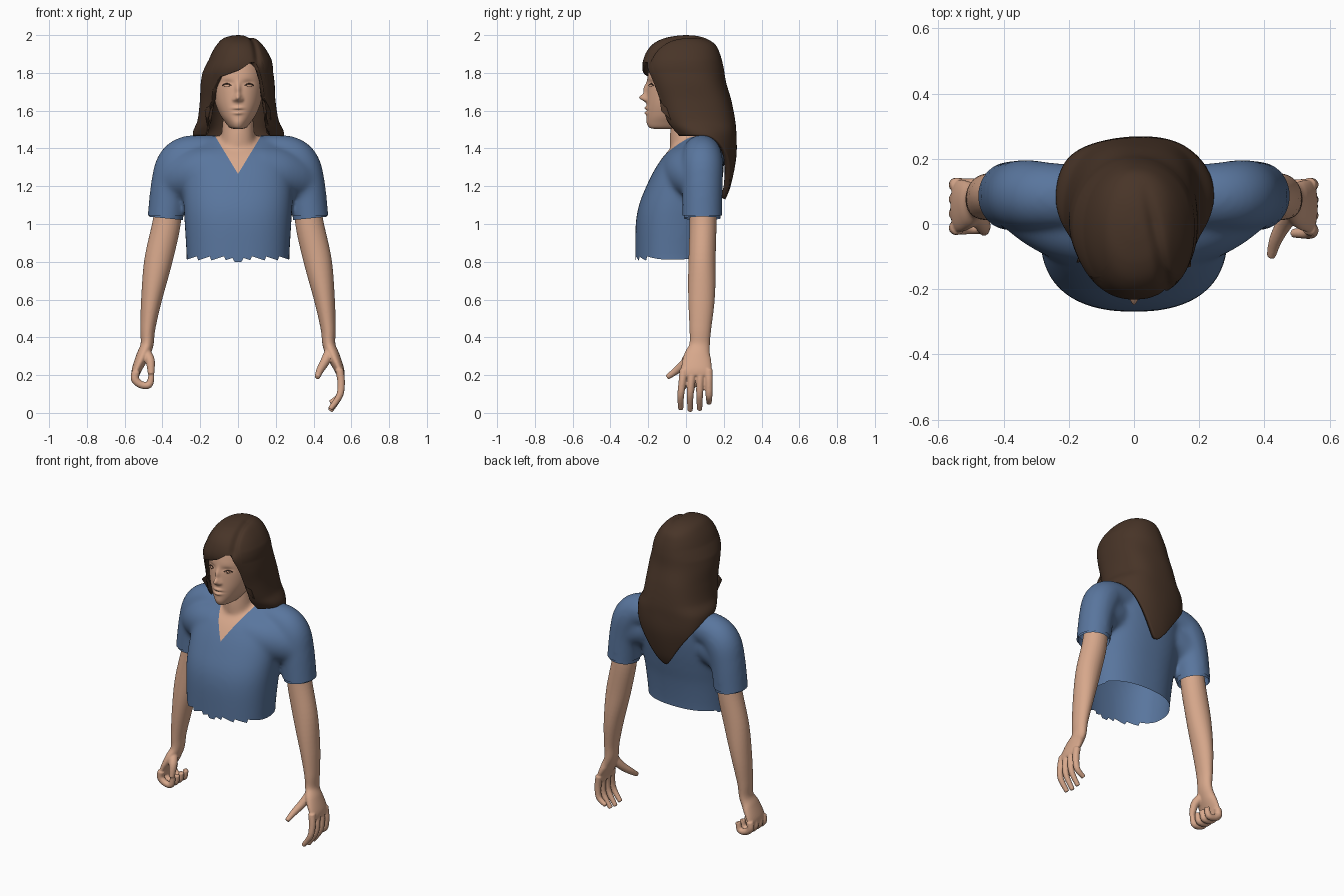
import bpy, bmesh, math
from mathutils import Vector
from mathutils.bvhtree import BVHTree

if "Cube" in bpy.data.objects:
    bpy.data.objects.remove(bpy.data.objects["Cube"], do_unlink=True)


def material(name, rgb):
    m = bpy.data.materials.new(name)
    m.use_nodes = True
    m.diffuse_color = (*rgb, 1)
    bsdf = next(n for n in m.node_tree.nodes if n.type == 'BSDF_PRINCIPLED')
    bsdf.inputs["Base Color"].default_value = (*rgb, 1)
    return m


SKIN = material("skin", (0.68, 0.39, 0.26))
SHIRT = material("blue cloth", (0.10, 0.18, 0.34))
HAIR = material("brown hair", (0.065, 0.035, 0.021))
LASH = material("dark lash", (0.06, 0.03, 0.02))


def spline(rows, steps):
    """Smooth curve through rows of numbers."""
    out, last = [], len(rows) - 1
    for i in range(last):
        q = [rows[max(i - 1, 0)], rows[i], rows[i + 1], rows[min(i + 2, last)]]
        for k in range(steps):
            t = k / steps
            out.append(tuple(
                b + 0.5 * t * (c - a + t * (2 * a - 5 * b + 4 * c - d + t * (3 * (b - c) + d - a)))
                for a, b, c, d in zip(*q)))
    return out + [tuple(rows[last])]


def signed_power(v, p):
    return math.copysign(abs(v) ** p, v)


def oval(row, n, power):
    """Horizontal ring from (z, half width, front y, back y)."""
    z, rx, yf, yb = row
    ring = []
    for k in range(n):
        a = 2 * math.pi * k / n
        ring.append(Vector((rx * signed_power(math.sin(a), 2 / power),
                            (yf + yb) / 2 - (yb - yf) / 2 * signed_power(math.cos(a), 2 / power), z)))
    return ring


def tube(points, side=1, n=20, steps=6):
    """Rings along a path of (x, y, z, radius, depth ratio); side mirrors it."""
    path = spline(points, steps)
    rings = []
    for i, (x, y, z, r, ratio) in enumerate(path):
        t = (Vector(path[min(i + 1, len(path) - 1)][:3]) - Vector(path[max(i - 1, 0)][:3])).normalized()
        deep = Vector((0, 1, 0))
        deep = (deep - t * deep.dot(t)).normalized()
        wide = t.cross(deep)
        ring = []
        for k in range(n):
            a = 2 * math.pi * k / n
            p = Vector((x, y, z)) + wide * r * math.cos(a) + deep * r * ratio * math.sin(a)
            ring.append(Vector((p.x * side, p.y, p.z)))
        rings.append(ring)
    return rings


def build(name, lofts, mat, caps=(True, True)):
    bm = bmesh.new()
    for rings in lofts:
        vs = [[bm.verts.new(p) for p in ring] for ring in rings]
        n = len(vs[0])
        for a, b in zip(vs, vs[1:]):
            for k in range(n):
                bm.faces.new((a[k], a[(k + 1) % n], b[(k + 1) % n], b[k]))
        for end, wanted in zip((vs[0], vs[-1]), caps):
            if wanted:
                bm.faces.new(end)
    bmesh.ops.recalc_face_normals(bm, faces=bm.faces[:])
    me = bpy.data.meshes.new(name)
    bm.to_mesh(me)
    bm.free()
    me.materials.append(mat)
    me.shade_smooth()
    ob = bpy.data.objects.new(name, me)
    bpy.context.scene.collection.objects.link(ob)
    return ob


def fuse(ob, voxel, rounds, mats):
    """Merge overlapping lofts into one soft skin."""
    r = ob.modifiers.new("fuse", 'REMESH')
    r.mode, r.voxel_size = 'VOXEL', voxel
    s = ob.modifiers.new("soften", 'SMOOTH')
    s.factor, s.iterations = 0.5, rounds
    bpy.context.view_layer.update()
    me = bpy.data.meshes.new_from_object(ob.evaluated_get(bpy.context.evaluated_depsgraph_get()))
    ob.modifiers.clear()
    ob.data = me
    me.materials.clear()
    for m in mats:
        me.materials.append(m)
    me.shade_smooth()


# Shirt with neck: torso, chest, shoulders and sleeves fused, then cut open
torso = spline([(.74, .268, -.268, .125), (.85, .273, -.269, .13), (1.0, .282, -.266, .15),
                (1.1, .288, -.249, .17), (1.2, .29, -.21, .188), (1.3, .283, -.159, .2),
                (1.38, .26, -.1, .198), (1.44, .2, -.02, .17), (1.468, .1, 0, .12)], 6)
shoulder = [(0, .075, 1.37, .092, 1), (.12, .08, 1.372, .097, 1), (.26, .085, 1.364, .104, 1),
            (.325, .087, 1.31, .11, 1), (.36, .087, 1.2, .102, 1.05),
            (.38, .086, 1.05, .098, 1.08), (.387, .086, .97, .098, 1.08)]
chest = [(.1, .0, 1.28, .14, 1), (.2, .025, 1.27, .14, 1), (.28, .053, 1.25, .128, 1),
         (.345, .08, 1.22, .108, 1)]
neck = [(0, .05, 1.28, .1, 1), (0, .005, 1.42, .09, 1), (0, .005, 1.6, .08, 1)]
lofts = [[oval(r, 64, 2.35) for r in torso], tube(neck, 1, 32)]
for side in (1, -1):
    lofts += [tube(shoulder, side, 32), tube(chest, side, 32)]
shirt = build("shirt_and_neck", lofts, SHIRT)
fuse(shirt, .012, 16, [SHIRT, SKIN])

V_LOW, V_SLOPE, HEM, SLEEVE = 1.265, 1.65, .83, 1.045
bm = bmesh.new()
bm.from_mesh(shirt.data)


def cut(co, no, clear=False):
    bmesh.ops.bisect_plane(bm, geom=bm.verts[:] + bm.edges[:] + bm.faces[:], dist=1e-5,
                           plane_co=co, plane_no=no, clear_inner=clear)


cut((0, 0, SLEEVE), (0, 0, 1))
sleeve_ends = [f for f in bm.faces for c in [f.calc_center_median()]
               if c.z < SLEEVE and math.hypot(abs(c.x) - .38, c.y - .086) < .118]
bmesh.ops.delete(bm, geom=sleeve_ends, context='FACES')
cut((0, 0, HEM), (0, 0, 1), True)
for side in (-1, 1):
    cut((0, 0, V_LOW), (side * V_SLOPE, 0, -1))
cut((0, 0, 1.475), (0, 0, 1))
for f in bm.faces:
    c = f.calc_center_median()
    in_v = c.z > V_LOW + V_SLOPE * abs(c.x) and c.y < .06
    f.material_index = 1 if in_v or c.z > 1.475 else 0
    f.smooth = True
# Ragged front hem with a small tab in the middle
for v in bm.verts:
    if v.is_boundary and v.co.z < HEM + .01 and v.co.y < .03:
        v.co.z -= .024 * (abs(v.co.x) * 14 % 1) if abs(v.co.x) > .02 else .03
bm.to_mesh(shirt.data)
bm.free()

# Arms, hands and cuffs
arm = [(.365, .09, 1.14, .068, 1), (.379, .09, 1.0, .075, .95), (.423, .085, .8, .074, .97),
       (.458, .082, .6, .055, 1.27), (.477, .076, .45, .04, 1.45), (.482, .072, .36, .034, 1.6),
       (.505, .06, .3, .034, 2.1), (.536, .055, .23, .026, 3.1), (.543, .055, .195, .02, 3.9)]
open_hand = [tube([(.488, .04, .325, .029, 1), (.46, 0, .27, .025, 1), (.434, -.05, .225, .02, 1),
                   (.42, -.1, .188, .014, 1)], 1)]
curled_hand = [tube([(.488, .035, .315, .03, 1), (.465, 0, .275, .025, 1), (.46, -.02, .205, .017, 1)], -1)]
for i, tip in enumerate((.02, .01, .016, .053)):
    y, far = -.012 + .044 * i, -.028 + .05 * i
    open_hand.append(tube([(.537, y, .23, .022, 1), (.546, (y + far) / 2, .16, .02, 1),
                           (.537, far, .09, .018, 1), (.488, far, tip, .014, 1)], 1))
    curled_hand.append(tube([(.54, y, .22, .022, 1), (.545, y, .178, .022, 1), (.512, y, .149, .02, 1),
                             (.47, y, .15, .019, 1), (.458, y, .2, .016, 1)], -1))
cuff = [(.376, .086, 1.08, .09, 1.08), (.381, .086, 1.03, .09, 1.08)]
for label, side, hand in (("left", 1, open_hand), ("right", -1, curled_hand)):
    fuse(build(label + "_arm", [tube(arm, side, 32)] + hand, SKIN), .005, 4, [SKIN])
    build(label + "_cuff", [tube(cuff, side, 40)], SHIRT, (False, False))

# Head: smooth loft with features pressed in and out
skull = spline([(1.503, .02, -.165, -.05), (1.511, .045, -.194, .02), (1.54, .069, -.206, .06),
                (1.58, .096, -.209, .1), (1.64, .12, -.208, .12), (1.72, .136, -.205, .15),
                (1.8, .14, -.2, .16), (1.88, .13, -.175, .15), (1.95, .08, -.1, .1)], 11)
# (x, z, width, height, push towards the front)
features = [(0, 1.668, .017, .018, .038), (0, 1.712, .014, .034, .02), (.02, 1.658, .009, .009, .011),
            (.055, 1.745, .028, .016, -.01), (.058, 1.735, .02, .009, .007),
            (0, 1.614, .026, .007, .012), (0, 1.587, .023, .008, .011),
            (0, 1.6, .034, .003, -.004), (0, 1.535, .03, .018, .003)]
rings = [oval(r, 160, 2.1) for r in skull]
for p in (p for ring in rings for p in ring if p.y < -.03):
    p.y -= sum(amp * math.exp(-((abs(p.x) - fx) / sx) ** 2 - ((p.z - fz) / sz) ** 2)
               for fx, fz, sx, sz, amp in features)
head = build("head", [rings], SKIN)

# Eyelash lines laid on the face
tree = BVHTree.FromObject(head, bpy.context.evaluated_depsgraph_get())
for lid, height, thick in (("upper", .008, .0034), ("lower", -.005, .0016)):
    for label, side in (("left", 1), ("right", -1)):
        line = []
        for k in range(9):
            u = k / 4 - 1
            x, z = .06 + .024 * u, 1.734 + height * (1 - u * u)
            hit = tree.ray_cast(Vector((x, -1, z)), Vector((0, 1, 0)))[0]
            line.append((x, hit.y, z, thick * (1.1 - .7 * u * u), 1))
        build(f"{label}_{lid}_lash", [tube(line, side, 8, 2)], LASH)

# Hair: shell from crown to a lower edge that depends on direction
shape = spline([(2.0, .004, -.006, .006), (1.995, .045, -.06, .06), (1.98, .088, -.125, .11),
                (1.95, .12, -.178, .155), (1.9, .152, -.215, .18), (1.83, .18, -.232, .198),
                (1.75, .195, -.212, .212), (1.65, .2, -.186, .243), (1.55, .214, -.155, .263),
                (1.47, .242, -.08, .268), (1.35, .215, .02, .265), (1.2, .16, .08, .235),
                (1.12, .12, .1, .203)], 100)
edge = [(-49, 1.468), (-46, 1.6), (-42, 1.71), (-30, 1.775), (0, 1.812), (18, 1.855),
        (28, 1.86), (36, 1.79), (41, 1.7), (44, 1.6), (47, 1.468)]


def lower_edge(deg):
    if abs(deg) > 90:
        return 1.13 + .335 * math.sin(math.radians(abs(deg))) ** 1.7
    for (a, za), (b, zb) in zip(edge, edge[1:]):
        if a <= deg <= b:
            return za + (zb - za) * (deg - a) / (b - a)
    return 1.466


ROWS, COLS = 80, 180
columns = []
for k in range(COLS):
    deg = -180 + 360 * k / COLS
    end = next(i for i, r in enumerate(shape) if r[0] <= lower_edge(deg))
    box = .88 if deg > 0 else .96
    column = []
    for j in range(ROWS):
        z, rx, yf, yb = shape[round(end * j / (ROWS - 1))]
        a = math.radians(deg)
        a -= math.copysign(max(0, 1.6 - z) * 1.2 * max(0, math.cos(a)), a)
        wave = 1 + .014 * math.sin(5 * a + 9 * z) * min(1, max(0, (1.9 - z) * 4))
        x = rx * signed_power(math.sin(a), box) * wave
        x *= 1 + math.copysign(min(.07, max(0, z - 1.8)), x)
        y = (yf + yb) / 2 - (yb - yf) / 2 * signed_power(math.cos(a), box) * wave
        # Side parting
        groove = .011 * math.exp(-((x - .06 + .21 * y) / .018) ** 2)
        groove *= min(1, max(0, .13 - y) * 8) * min(1, max(0, z - 1.83) * 20)
        column.append(Vector((x, y + groove * min(1, max(0, -y) * 8), z - groove)))
    columns.append(column)
hair = build("hair", [list(zip(*columns))], HAIR, (True, False))
thick = hair.modifiers.new("thickness", 'SOLIDIFY')
thick.thickness, thick.offset = .03, -1
